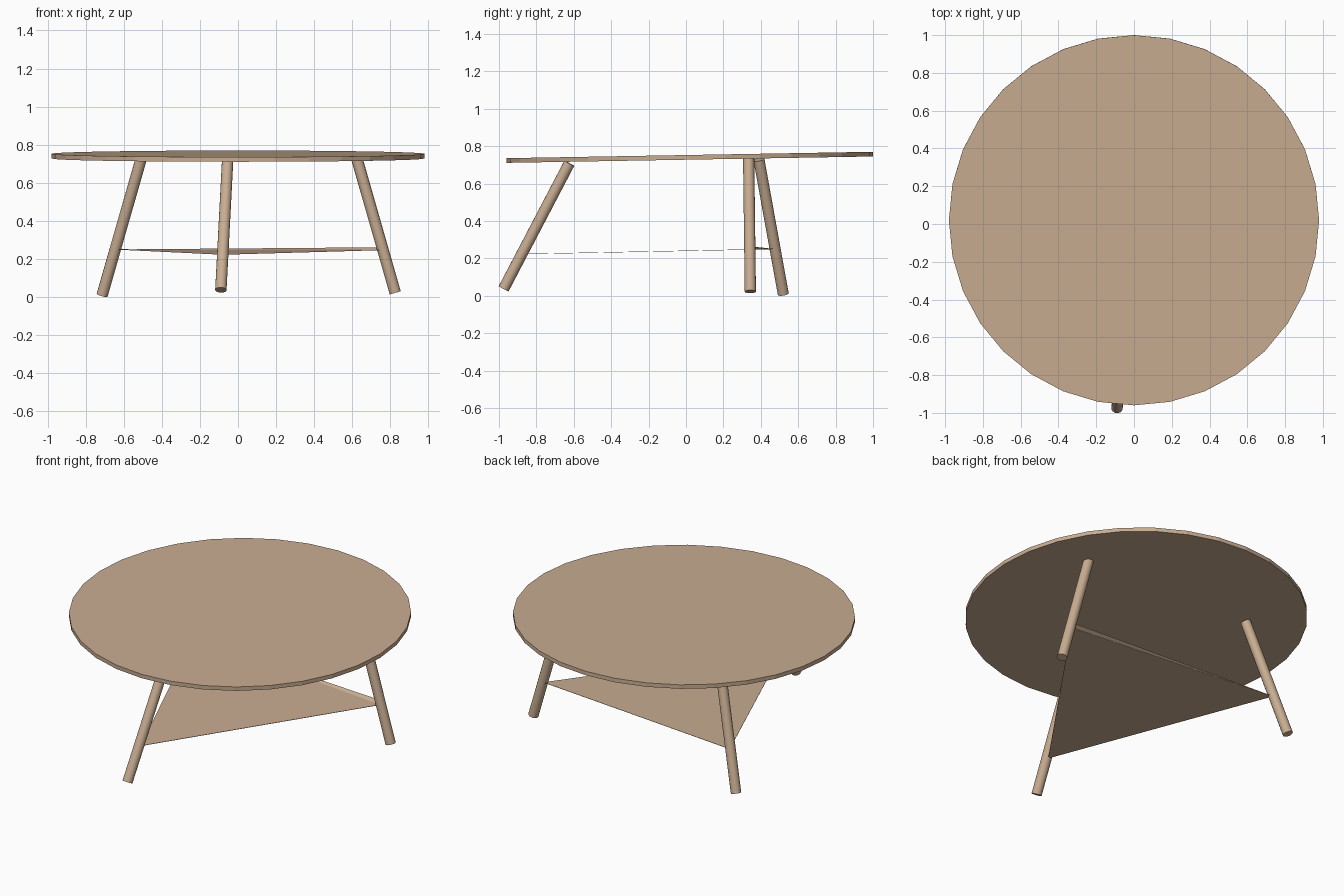
import bpy, bmesh, math
from mathutils import Vector, Matrix

if "Cube" in bpy.data.objects:
    bpy.data.objects.remove(bpy.data.objects["Cube"])

wood = bpy.data.materials.new("light_wood")
wood.diffuse_color = (0.58, 0.415, 0.285, 1)
wood.use_nodes = True
wood.node_tree.nodes["Principled BSDF"].inputs["Base Color"].default_value = wood.diffuse_color


def add_object(name, bm):
    bmesh.ops.recalc_face_normals(bm, faces=bm.faces)
    mesh = bpy.data.meshes.new(name)
    bm.to_mesh(mesh)
    bm.free()
    mesh.materials.append(wood)
    ob = bpy.data.objects.new(name, mesh)
    bpy.context.collection.objects.link(ob)
    return ob


def rod(name, start, end, radius, sides, smooth=False):
    """Closed cylinder from start to end."""
    a, b = Vector(start), Vector(end)
    axis = b - a
    rot = axis.to_track_quat('Z', 'Y').to_matrix().to_4x4()
    bm = bmesh.new()
    bmesh.ops.create_cone(bm, cap_ends=True, segments=sides, radius1=radius,
                          radius2=radius, depth=axis.length,
                          matrix=Matrix.Translation((a + b) / 2) @ rot)
    if smooth:
        for f in bm.faces:
            f.smooth = len(f.verts) == 4
        for e in bm.edges:
            e.smooth = all(len(f.verts) == 4 for f in e.link_faces)
    return add_object(name, bm)


# Round top, tipped slightly up at the back
bm = bmesh.new()
bmesh.ops.create_cone(bm, cap_ends=True, segments=32, radius1=0.98, radius2=0.98,
                      depth=0.025,
                      matrix=Matrix.Translation((0, 0.02, 0.74)) @
                      Matrix.Rotation(math.radians(1.0), 4, 'X'))
add_object("table_top", bm)

# Three splayed legs: foot to top
legs = {
    "front_leg": ((-0.09, -0.975, 0.037), (-0.055, -0.624, 0.708)),
    "left_leg": ((-0.714, 0.52, 0.009), (-0.508, 0.39, 0.728)),
    "right_leg": ((0.826, 0.344, 0.022), (0.622, 0.335, 0.735)),
}
for name, (foot, top) in legs.items():
    rod(name, foot, top, 0.03, 16, smooth=True)

# Thin triangular shelf between the legs
front = Vector((-0.08, -0.86, 0.223))
left = Vector((-0.64, 0.477, 0.25))
right = Vector((0.755, 0.343, 0.247))
bm = bmesh.new()
low = [bm.verts.new(p - Vector((0, 0, 0.001))) for p in (front, right, left)]
high = [bm.verts.new(p + Vector((0, 0, 0.001))) for p in (front, right, left)]
bm.faces.new(low[::-1])
bm.faces.new(high)
for i in range(3):
    j = (i + 1) % 3
    bm.faces.new((low[i], low[j], high[j], high[i]))
add_object("shelf", bm)

# Sliver along the back edge of the shelf, rising towards the right leg
bm = bmesh.new()
bm.faces.new([bm.verts.new(p) for p in
              (right, left, right + Vector((-0.01, 0.027, 0.014)))])
add_object("shelf_back_edge", bm)
